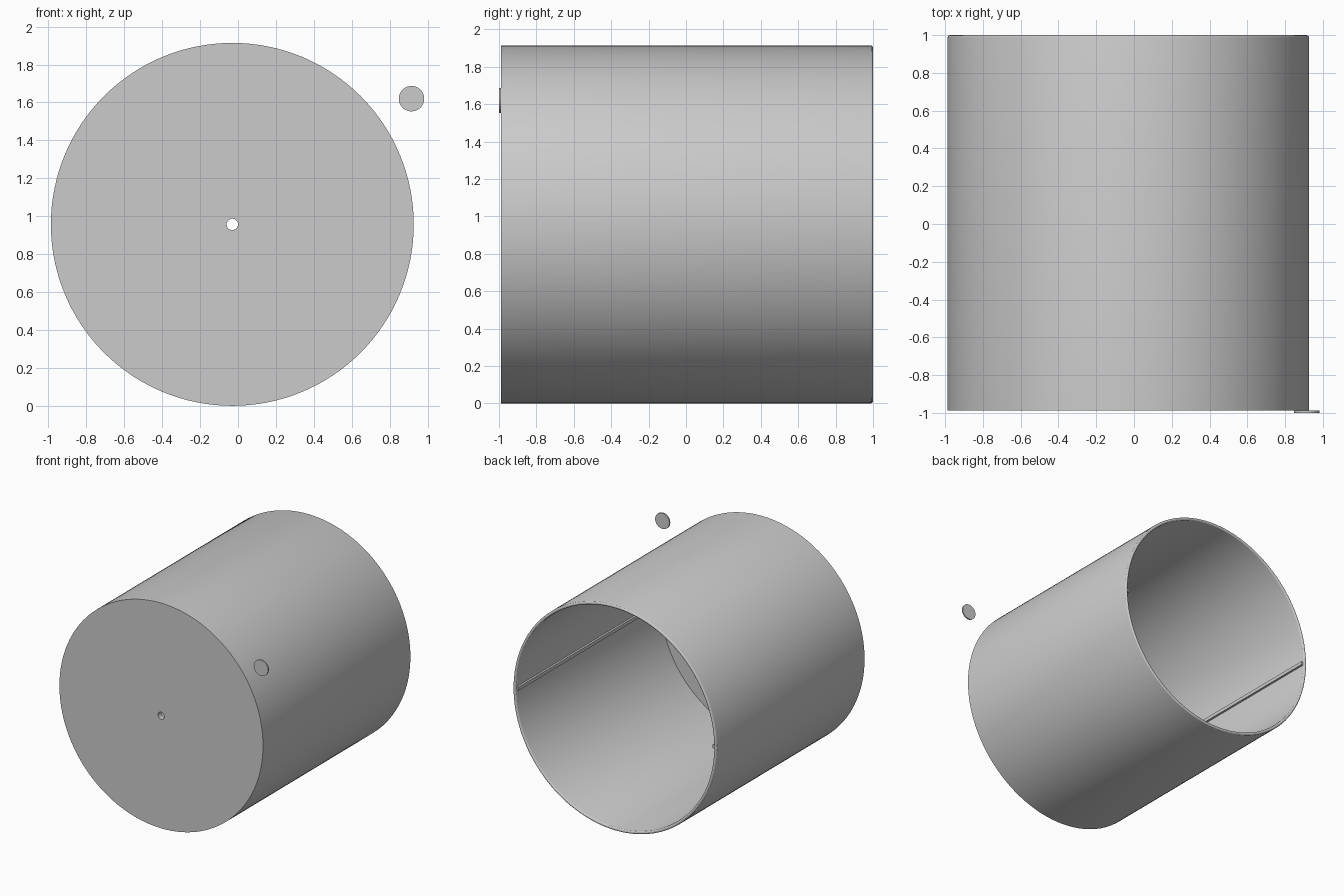
import bpy, bmesh, math
from mathutils import Vector

cube = bpy.data.objects.get("Cube")
if cube:
    bpy.data.objects.remove(cube, do_unlink=True)

grey = bpy.data.materials.new("light grey")
grey.use_nodes = True
grey.diffuse_color = (0.6, 0.6, 0.6, 1)
grey.node_tree.nodes["Principled BSDF"].inputs["Base Color"].default_value = (0.6, 0.6, 0.6, 1)

R, WALL, FLOOR = 0.957, 0.027, 0.045
FRONT, BACK = -0.988, 1.0
CENTRE = Vector((-0.03, 0, R))


def finish(name, bm, smooth=True):
    bmesh.ops.recalc_face_normals(bm, faces=bm.faces)
    mesh = bpy.data.meshes.new(name)
    bm.to_mesh(mesh)
    bm.free()
    mesh.materials.append(grey)
    obj = bpy.data.objects.new(name, mesh)
    bpy.context.collection.objects.link(obj)
    if smooth:
        bpy.ops.object.select_all(action='DESELECT')
        obj.select_set(True)
        bpy.context.view_layer.objects.active = obj
        bpy.ops.object.shade_smooth_by_angle(angle=math.radians(25))
    return obj


def lathe(name, profile, centre, steps):
    """Revolve a closed (radius, y) profile about an axis parallel to y."""
    bm = bmesh.new()
    verts = [bm.verts.new(centre + Vector((r, y, 0))) for r, y in profile]
    edges = [bm.edges.new((a, b)) for a, b in zip(verts, verts[1:] + verts[:1])]
    bmesh.ops.spin(bm, geom=verts + edges, cent=centre, axis=(0, 1, 0),
                   angle=math.tau, steps=steps, use_merge=True)
    bmesh.ops.remove_doubles(bm, verts=bm.verts, dist=1e-5)
    return finish(name, bm)


# Drum: thin wall with a rounded back rim, and a floor with a centre hole
rim_r = WALL / 2
rim = [(R - rim_r + rim_r * math.cos(a), BACK - rim_r + rim_r * math.sin(a))
       for a in (math.pi * i / 6 for i in range(7))]
hole = 0.03
lathe("drum", [(hole, FRONT), (R, FRONT)] + rim
      + [(R - WALL, FRONT + FLOOR), (hole, FRONT + FLOOR)], CENTRE, 128)

# Two narrow ribs along the inside of the wall
for side, name in ((1, "left_rib"), (-1, "right_rib")):
    bm = bmesh.new()
    bmesh.ops.create_cube(bm, size=1)
    y0, y1 = FRONT + FLOOR / 2, BACK - rim_r
    bmesh.ops.scale(bm, vec=(0.03, y1 - y0, 0.03), verts=bm.verts)
    bmesh.ops.translate(bm, verts=bm.verts,
                        vec=CENTRE + Vector((side * (R - WALL - 0.003), (y0 + y1) / 2, 0)))
    finish(name, bm, smooth=False)

# Small loose disc beside the front
bm = bmesh.new()
bmesh.ops.create_cone(bm, cap_ends=True, segments=48, radius1=0.067, radius2=0.067, depth=0.012)
for v in bm.verts:
    x, y, z = v.co
    v.co = (x + 0.915, z - 0.994, y + 1.62)
finish("small_disc", bm)
